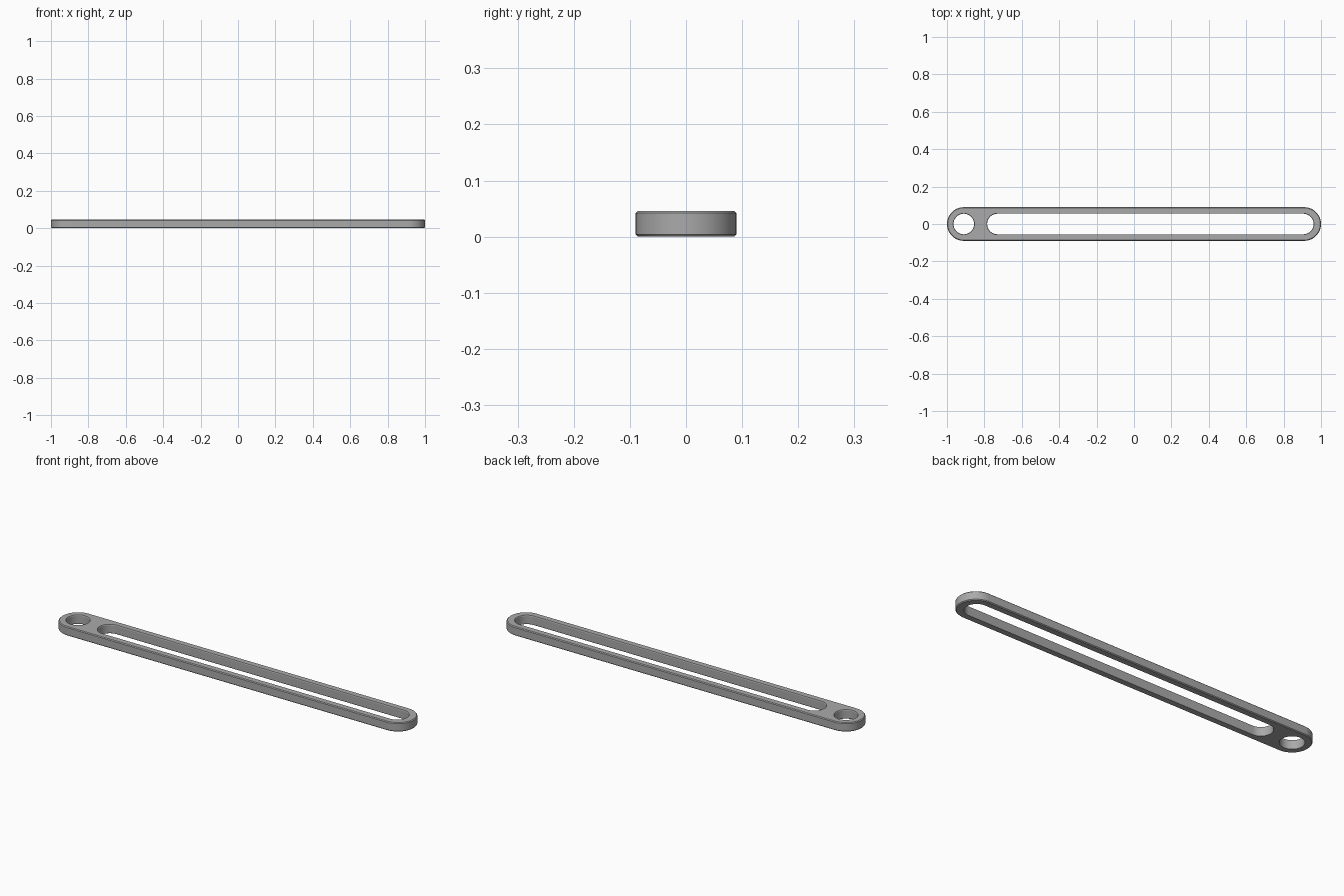
import bpy, bmesh, math

if "Cube" in bpy.data.objects:
    bpy.data.objects.remove(bpy.data.objects["Cube"])

HEIGHT, BEVEL, SEG = 0.046, 0.004, 24


def stadium(x0, x1, r, seg=SEG):
    """Rounded slot outline whose end arcs are centred at x0 and x1."""
    pts = []
    for cx, start in ((x1, -math.pi / 2), (x0, math.pi / 2)):
        for i in range(seg + 1):
            a = start + math.pi * i / seg
            pts.append((cx + r * math.cos(a), r * math.sin(a)))
    return pts


def circle(cx, r, seg=2 * SEG):
    return [(cx + r * math.cos(2 * math.pi * i / seg),
             r * math.sin(2 * math.pi * i / seg)) for i in range(seg)]


def wall(bm, outline, grow):
    """Chamfered wall; grow is the radius change at the rims. Returns rim edges."""
    rings = []
    for z, d in ((0, grow), (BEVEL, 0), (HEIGHT - BEVEL, 0), (HEIGHT, grow)):
        rings.append([bm.verts.new((x, y, z)) for x, y in outline(d)])
    n = len(rings[0])
    for a, b in zip(rings, rings[1:]):
        for i in range(n):
            j = (i + 1) % n
            bm.faces.new((a[i], a[j], b[j], b[i]))
    return [[bm.edges.get((r[i], r[(i + 1) % n])) for i in range(n)]
            for r in (rings[0], rings[-1])]


bm = bmesh.new()
# outer rim, long slot and pivot hole
rims = [
    wall(bm, lambda d: stadium(-0.91, 0.91, 0.09 + d), -BEVEL),
    wall(bm, lambda d: stadium(-0.73, 0.905, 0.055 + d), BEVEL * 0.5),
    wall(bm, lambda d: circle(-0.91, 0.055 + d), BEVEL * 0.5),
]
# flat bottom and top with the openings left free
for side in (0, 1):
    edges = [e for r in rims for e in r[side]]
    bmesh.ops.triangle_fill(bm, edges=edges, use_beauty=True)
bmesh.ops.recalc_face_normals(bm, faces=bm.faces)

mesh = bpy.data.meshes.new("slotted_bar")
bm.to_mesh(mesh)
bm.free()
bar = bpy.data.objects.new("slotted_bar", mesh)
bpy.context.collection.objects.link(bar)

steel = bpy.data.materials.new("grey metal")
steel.diffuse_color = (0.4, 0.4, 0.4, 1)
steel.use_nodes = True
steel.node_tree.nodes["Principled BSDF"].inputs["Base Color"].default_value = steel.diffuse_color
mesh.materials.append(steel)

bpy.context.view_layer.objects.active = bar
bar.select_set(True)
bpy.ops.object.shade_smooth_by_angle(angle=math.radians(25))
